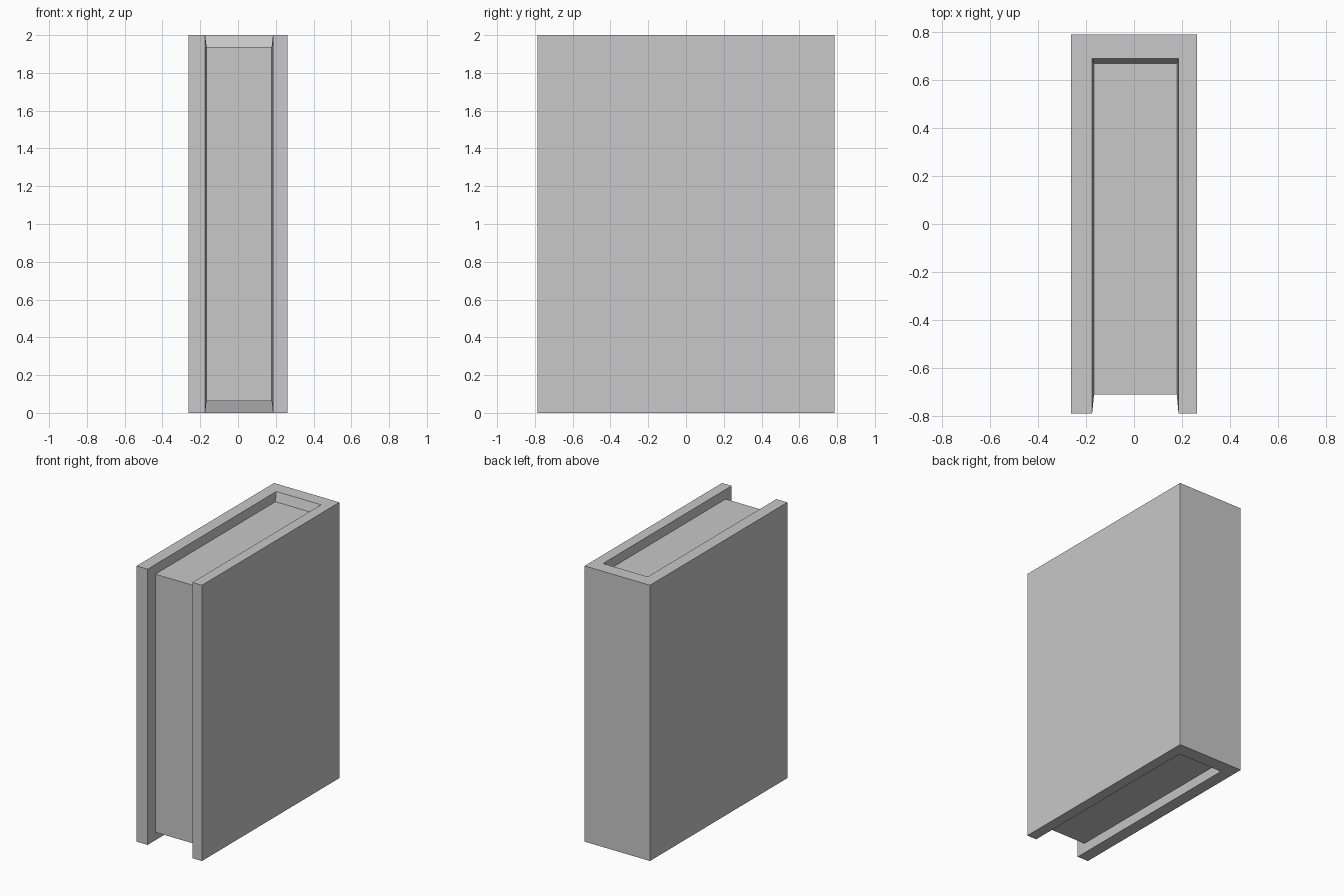
import bpy
import bmesh

if "Cube" in bpy.data.objects:
    bpy.data.objects.remove(bpy.data.objects["Cube"])

# Overall size
HALF_W, HALF_D, TOP = 0.262, 0.787, 2.0
# Cavity mouth, and page block limits
MOUTH_X, MOUTH_BACK = (-0.174, 0.185), 0.687
PAGE_X, PAGE_Y, PAGE_Z = (-0.166, 0.178), (-0.709, 0.666), (0.064, 1.936)

grey = bpy.data.materials.new("plain grey")
grey.use_nodes = True
colour = (0.58, 0.58, 0.58, 1)
grey.diffuse_color = colour
grey.node_tree.nodes["Principled BSDF"].inputs["Base Color"].default_value = colour


def add_object(name, bm):
    bmesh.ops.recalc_face_normals(bm, faces=bm.faces)
    mesh = bpy.data.meshes.new(name)
    bm.to_mesh(mesh)
    bm.free()
    mesh.materials.append(grey)
    obj = bpy.data.objects.new(name, mesh)
    bpy.context.collection.objects.link(obj)


def rail(bm, x, front, back, low, high):
    """C-shaped run of points: back top, front top, front bottom, back bottom."""
    path = ((back, high), (front, high), (front, low), (back, low))
    return [bm.verts.new((x, y, z)) for y, z in path]


def bridge(bm, a, b):
    for i in range(len(a) - 1):
        bm.faces.new((a[i], a[i + 1], b[i + 1], b[i]))


# Cover: two boards and a spine around a slightly tapered channel
bm = bmesh.new()
outer, mouth, inner = [], [], []
for side, sign in enumerate((-1, 1)):
    outer.append(rail(bm, sign * HALF_W, -HALF_D, HALF_D, 0, TOP))
    mouth.append(rail(bm, MOUTH_X[side], -HALF_D, MOUTH_BACK, 0, TOP))
    inner.append(rail(bm, PAGE_X[side], *PAGE_Y, *PAGE_Z))
    bm.faces.new(outer[side])                     # board outside
    bridge(bm, outer[side], mouth[side])          # board edges
    bridge(bm, mouth[side], inner[side])          # tapered channel walls
for end in (0, 3):
    for a, b in ((outer, mouth), (mouth, inner)):  # spine ends
        bm.faces.new((a[0][end], a[1][end], b[1][end], b[0][end]))
bm.faces.new((outer[0][0], outer[1][0], outer[1][3], outer[0][3]))  # spine back
add_object("cover", bm)

# Page block
bm = bmesh.new()
bmesh.ops.create_cube(bm, size=1)
for v in bm.verts:
    v.co = [limits[int(c > 0)] for c, limits in zip(v.co, (PAGE_X, PAGE_Y, PAGE_Z))]
add_object("page_block", bm)
